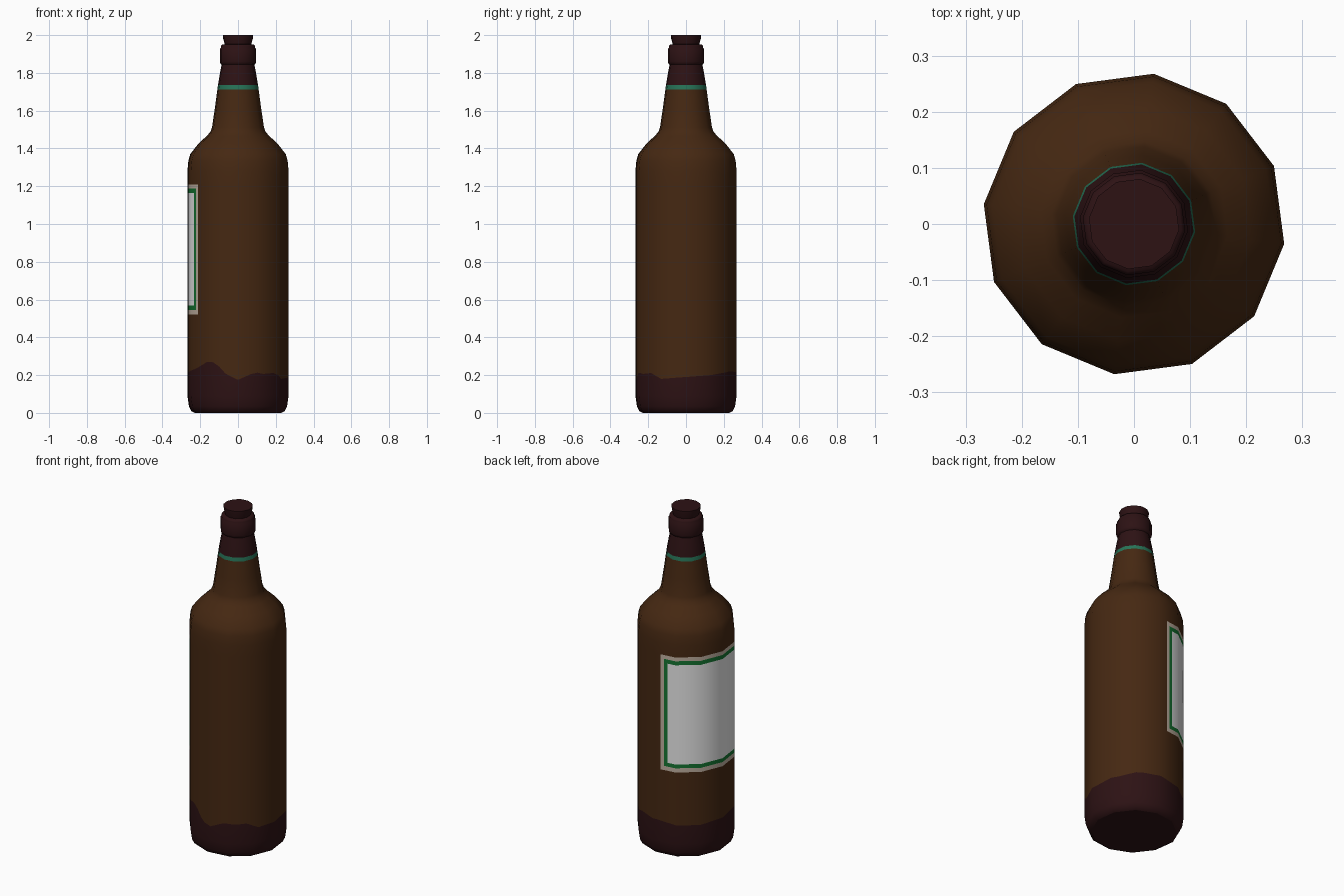
import bpy, bmesh, math

if "Cube" in bpy.data.objects:
    bpy.data.objects.remove(bpy.data.objects["Cube"])

def mat(name, col):
    m = bpy.data.materials.new(name)
    m.diffuse_color = (*col, 1)
    m.use_nodes = True
    m.node_tree.nodes["Principled BSDF"].inputs["Base Color"].default_value = m.diffuse_color
    return m

BROWN, MAROON, TEAL, CREAM, GREEN, WHITE = range(6)
mats = [mat("brown_glass", (0.060, 0.021, 0.006)), mat("dark_maroon", (0.026, 0.006, 0.007)),
        mat("teal_stripe", (0.020, 0.170, 0.095)), mat("label_cream", (0.52, 0.43, 0.35)),
        mat("label_green", (0.007, 0.17, 0.030)), mat("label_white", (0.80, 0.80, 0.80))]

# label limits: azimuth start/end, bottom/top, from the outer border inwards
LABEL = [(93, 215.5, 0.52, 1.21, CREAM), (98, 212, 0.545, 1.187, GREEN),
         (102.5, 208.5, 0.568, 1.163, WHITE)]

# wavy top of the dark base: azimuth, height
WAVE = [(0, .19), (30, .20), (60, .22), (90, .215), (120, .20), (150, .205), (180, .215),
        (205, .225), (222, .25), (235, .275), (244, .262), (256, .205), (270, .175),
        (290, .215), (302, .205), (317, .213), (330, .18), (360, .19)]

def wave(a):
    a %= 360
    for (a0, z0), (a1, z1) in zip(WAVE, WAVE[1:]):
        if a0 <= a <= a1:
            return z0 + (z1 - z0) * (a - a0) / (a1 - a0)

def lathe(name, profile, angles, rule, bottom=False, top=False):
    """12-sided lathe; extra columns lie on the flat sides. z of None is the wavy ring."""
    bm = bmesh.new()

    def ring(r, z):
        out = []
        for a in angles:
            d = (a + 7.5) % 30
            q = r * math.cos(math.radians(15)) / math.cos(math.radians(d - 15))
            t = math.radians(a)
            out.append(bm.verts.new((q * math.cos(t), q * math.sin(t), wave(a) if z is None else z)))
        return out

    rings = [ring(r, z) for r, z in profile]
    n = len(angles)
    for k, (lo, hi) in enumerate(zip(rings, rings[1:])):
        zs = [0.2 if p[1] is None else p[1] for p in profile[k:k + 2]]
        for i in range(n):
            j = (i + 1) % n
            f = bm.faces.new((lo[i], lo[j], hi[j], hi[i]))
            mid = (angles[i] + (angles[j] if j else angles[0] + 360)) / 2
            f.material_index = rule(mid % 360, sum(zs) / 2, k)
    # closing discs with their own vertices, so the rim stays crisp
    if bottom:
        f = bm.faces.new(ring(*profile[0])[::-1])
        f.material_index = MAROON
    if top:
        f = bm.faces.new(ring(*profile[-1]))
        f.material_index = MAROON
    me = bpy.data.meshes.new(name)
    bm.to_mesh(me)
    bm.free()
    for m in mats:
        me.materials.append(m)
    for p in me.polygons:
        p.use_smooth = True
    # round shading across the flat sides
    normals = []
    for v in me.vertices:
        h = math.hypot(v.normal.x, v.normal.y)
        s = 1 if v.normal.x * v.co.x + v.normal.y * v.co.y >= 0 else -1
        t = math.atan2(v.co.y, v.co.x)
        normals.append((s * h * math.cos(t), s * h * math.sin(t), v.normal.z))
    me.normals_split_custom_set_from_vertices(normals)
    ob = bpy.data.objects.new(name, me)
    bpy.context.collection.objects.link(ob)
    return ob

# bottle body, shoulder and neck
body_angles = sorted(set([7.5 * i for i in range(48)] + [a for l in LABEL for a in l[:2]]))
label_rows = sorted(z for l in LABEL for z in l[2:4])
body = ([(0.232, 0), (0.25, 0.01), (0.262, 0.035), (0.27, 0.09), (0.27, None)]
        + [(0.27, z) for z in label_rows]
        + [(0.27, 1.28), (0.265, 1.335), (0.255, 1.37), (0.21, 1.427), (0.168, 1.465),
           (0.148, 1.487), (0.139, 1.51), (0.124, 1.61), (0.110, 1.713), (0.107, 1.735),
           (0.096, 1.80), (0.086, 1.85)])

def body_rule(a, z, k):
    if k < 4 or z > 1.735:
        return MAROON
    if z > 1.713:
        return TEAL
    c = BROWN
    for a0, a1, z0, z1, col in LABEL:
        if a0 < a < a1 and z0 < z < z1 and k > 4:
            c = col
    return c

lathe("bottle_body", body, body_angles, body_rule, bottom=True)

# lip ring and cap
plain = [-7.5 + 30 * i for i in range(12)]
dark = lambda a, z, k: MAROON
lathe("lip_ring", [(0.084, 1.842), (0.094, 1.848), (0.097, 1.86), (0.097, 1.925),
                   (0.092, 1.932), (0.092, 1.94), (0.086, 1.95), (0.07, 1.952)], plain, dark)
lathe("bottle_cap", [(0.07, 1.945), (0.072, 1.955), (0.08, 1.985), (0.081, 2.0)],
      plain, dark, top=True)
